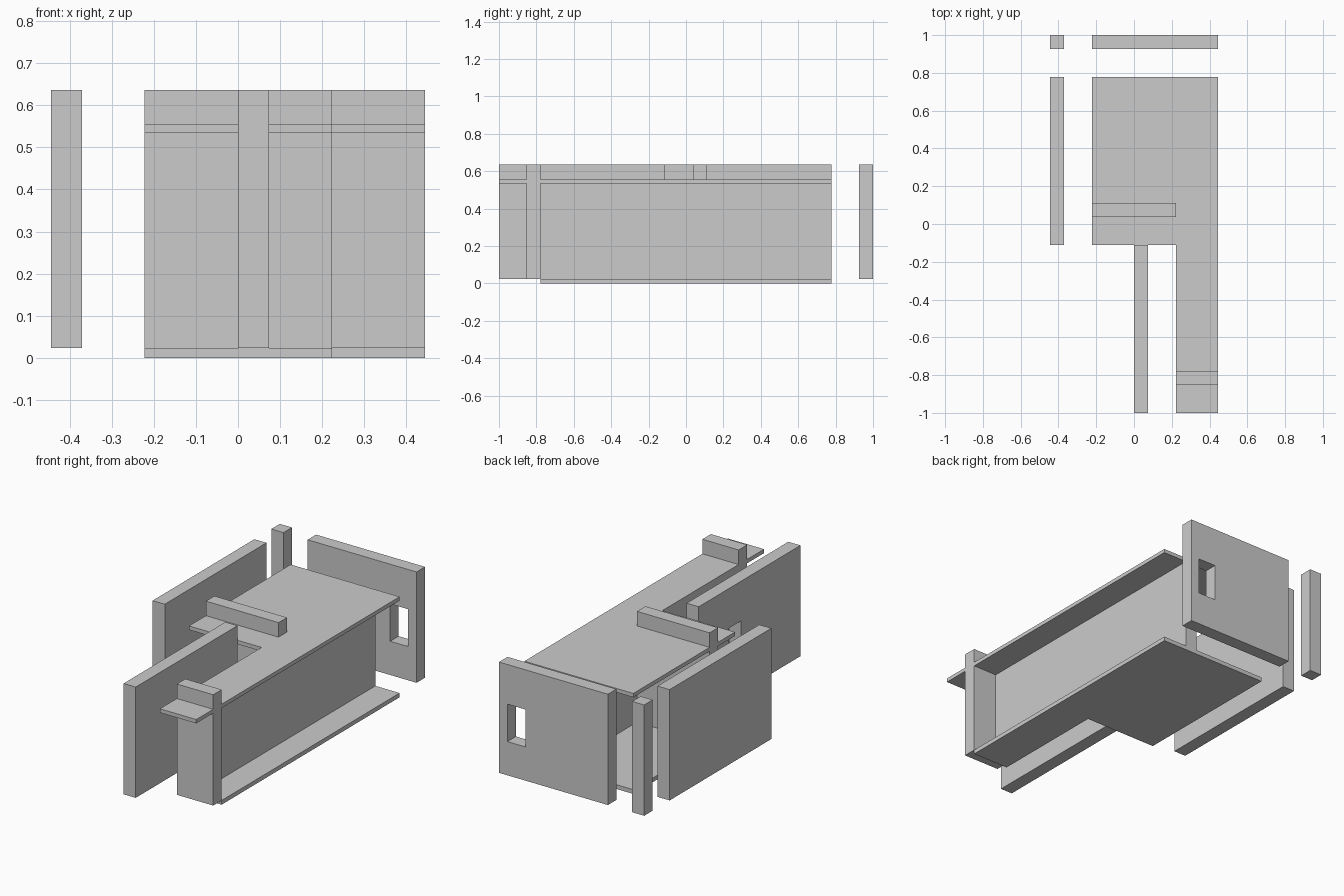
import bpy, bmesh

if "Cube" in bpy.data.objects:
    bpy.data.objects.remove(bpy.data.objects["Cube"])

U = 2 / 27                      # wall thickness, the module of the plan
Z_FLOOR, Z_TOP = 0.0235, 0.6365  # wall base and wall top


def prism(name, outline, z0, z1):
    """Extrude a plan outline (given in modules) from z0 to z1."""
    bm = bmesh.new()
    face = bm.faces.new([bm.verts.new((x * U, y * U, z0)) for x, y in outline])
    ext = bmesh.ops.extrude_face_region(bm, geom=[face])
    verts = [v for v in ext["geom"] if isinstance(v, bmesh.types.BMVert)]
    bmesh.ops.translate(bm, verts=verts, vec=(0, 0, z1 - z0))
    bmesh.ops.recalc_face_normals(bm, faces=bm.faces)
    mesh = bpy.data.meshes.new(name)
    bm.to_mesh(mesh)
    bm.free()
    obj = bpy.data.objects.new(name, mesh)
    bpy.context.collection.objects.link(obj)
    return obj


def box(name, x0, x1, y0, y1, z0=Z_FLOOR, z1=Z_TOP):
    return prism(name, [(x0, y0), (x1, y0), (x1, y1), (x0, y1)], z0, z1)


def cut_window(wall, x0, x1, y0, y1, z0=0.21, z1=0.417):
    cutter = box(wall.name + "_window_cutter", x0, x1, y0, y1, z0, z1)
    cutter.hide_render = True
    mod = wall.modifiers.new("window", "BOOLEAN")
    mod.operation, mod.solver, mod.object = "DIFFERENCE", "EXACT", cutter
    bpy.context.view_layer.objects.active = wall
    bpy.ops.object.modifier_apply(modifier=mod.name)
    bpy.data.objects.remove(cutter)


def l_slab(name, y_front, z0, z1):
    prism(name, [(3, y_front), (6, y_front), (6, 10.5), (-3, 10.5),
                 (-3, -1.5), (3, -1.5)], z0, z1)


# L-shaped floor and ceiling
l_slab("floor", -10.5, 0, Z_FLOOR)
l_slab("ceiling", -13.5, 0.5345, 0.556)

# Solid walls and corner pillar
box("left_wall", -6, -5, -1.5, 10.5)
box("corner_pillar", -6, -5, 12.5, 13.5)
box("front_wall", 3, 6, -11.5, -10.5)
box("cross_wall", -3, 3, 0.5, 1.5)
box("corridor_wall", 3, 4, -10.5, 10.5, Z_FLOOR, 0.5345)

# Walls with a window
back = box("back_wall", -3, 6, 12.5, 13.5)
cut_window(back, 3.82, 5.3, 12, 14)
inner = box("inner_wall", 0, 1, -13.5, -1.5)
cut_window(inner, -0.5, 1.5, -6.5, -5)
